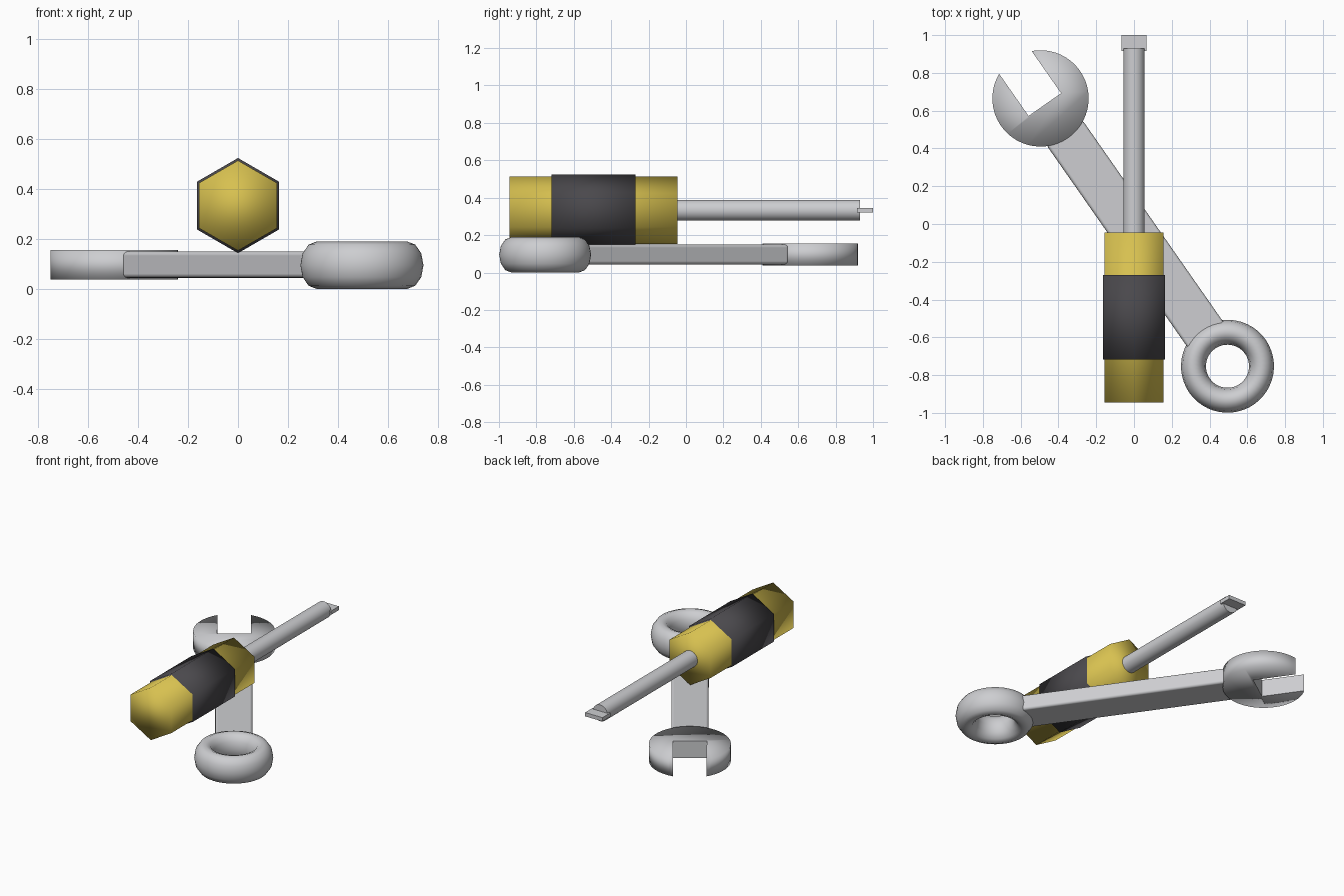
import bpy, bmesh, math
from mathutils import Vector, Matrix

if "Cube" in bpy.data.objects:
    bpy.data.objects.remove(bpy.data.objects["Cube"])


def material(name, rgb):
    m = bpy.data.materials.new(name)
    m.diffuse_color = (*rgb, 1)
    m.use_nodes = True
    m.node_tree.nodes["Principled BSDF"].inputs["Base Color"].default_value = m.diffuse_color
    return m


STEEL = material("steel", (0.61, 0.615, 0.635))
YELLOW = material("yellow grip", (0.68, 0.53, 0.08))
DARK = material("dark rubber", (0.068, 0.065, 0.072))


def make(name, bm, mat, smooth=True):
    bmesh.ops.recalc_face_normals(bm, faces=bm.faces[:])
    me = bpy.data.meshes.new(name)
    bm.to_mesh(me)
    bm.free()
    me.materials.append(mat)
    if smooth:
        me.shade_smooth()
    ob = bpy.data.objects.new(name, me)
    bpy.context.collection.objects.link(ob)
    return ob


def rod(name, sides, radius, y0, y1, mat):
    """Prism along y on the screwdriver axis, a corner pointing up."""
    bm = bmesh.new()
    rings = []
    for y in (y0, y1):
        rings.append([bm.verts.new((radius * math.sin(2 * math.pi * i / sides), y,
                                    AXIS_Z + radius * math.cos(2 * math.pi * i / sides)))
                      for i in range(sides)])
    for i in range(sides):
        j = (i + 1) % sides
        bm.faces.new((rings[0][i], rings[0][j], rings[1][j], rings[1][i]))
    for r in rings:
        bm.faces.new(r)
    return make(name, bm, mat)


def box(name, size, centre, mat, smooth):
    bm = bmesh.new()
    bmesh.ops.create_cube(bm, size=1, matrix=Matrix.Translation(centre) @ Matrix.Diagonal((*size, 1)))
    return make(name, bm, mat, smooth)


# Screwdriver
AXIS_Z = 0.333
rod("screwdriver_handle", 6, 0.18, -0.945, -0.045, YELLOW)
rod("handle_band", 6, 0.19, -0.718, -0.27, DARK)
shaft = rod("screwdriver_shaft", 32, 0.056, -0.08, 0.93, STEEL)
for p in shaft.data.polygons:
    if len(p.vertices) > 4:
        p.use_smooth = False
box("screwdriver_tip", (0.132, 0.085, 0.026), (0, 0.9575, AXIS_Z), STEEL, False)

# Wrench, built along its own x axis, then turned into place
ring_at, jaw_at = Vector((0.495, -0.753, 0)), Vector((-0.495, 0.665, 0))
along = jaw_at - ring_at
half = along.length / 2
place = (Matrix.Translation((ring_at + jaw_at) / 2 + Vector((0, 0, 0.097)))
         @ Matrix.Rotation(math.atan2(along.y, along.x), 4, 'Z'))

# Wrench bar
x0, x1 = -0.69, 0.645
bar = box("wrench_bar", (x1 - x0, 0.232, 0.106), ((x0 + x1) / 2, 0, 0), STEEL, True)
bev = bar.modifiers.new("rounded edges", 'BEVEL')
bev.width, bev.segments = 0.017, 3
bev.harden_normals = True
bar.matrix_world = place

# Open jaw: disc outline with a square notch
R, W, DEPTH, H = 0.255, 0.105, -0.04, 0.0585
a0 = math.asin(W / R)
N = 44
outline = [(R * math.cos(a), R * math.sin(a))
           for a in (a0 + (2 * math.pi - 2 * a0) * i / N for i in range(N + 1))]
outline += [(DEPTH, -W), (DEPTH, W)]
bm = bmesh.new()
low = [bm.verts.new((half + x, y, -H)) for x, y in outline]
top = [bm.verts.new((half + x, y, H)) for x, y in outline]
n = len(outline)
for i in range(n):
    j = (i + 1) % n
    f = bm.faces.new((low[i], low[j], top[j], top[i]))
    f.smooth = i < N
for loop in (low, top):
    bm.faces.new(loop).smooth = True
jaw = make("wrench_jaw", bm, STEEL, smooth=False)
jaw.matrix_world = place

# Ring end: torus with a tall oval section
MAJOR, A, B, SEG, SIDES = 0.18, 0.066, 0.095, 48, 12
bm = bmesh.new()
grid = []
for i in range(SEG):
    u = 2 * math.pi * i / SEG
    row = []
    for k in range(SIDES):
        v = 2 * math.pi * k / SIDES
        r = MAJOR + A * math.cos(v)
        row.append(bm.verts.new((r * math.cos(u) - half, r * math.sin(u), B * math.sin(v) - 0.002)))
    grid.append(row)
for i in range(SEG):
    for k in range(SIDES):
        i2, k2 = (i + 1) % SEG, (k + 1) % SIDES
        bm.faces.new((grid[i][k], grid[i2][k], grid[i2][k2], grid[i][k2]))
ring = make("wrench_ring", bm, STEEL)
ring.matrix_world = place
